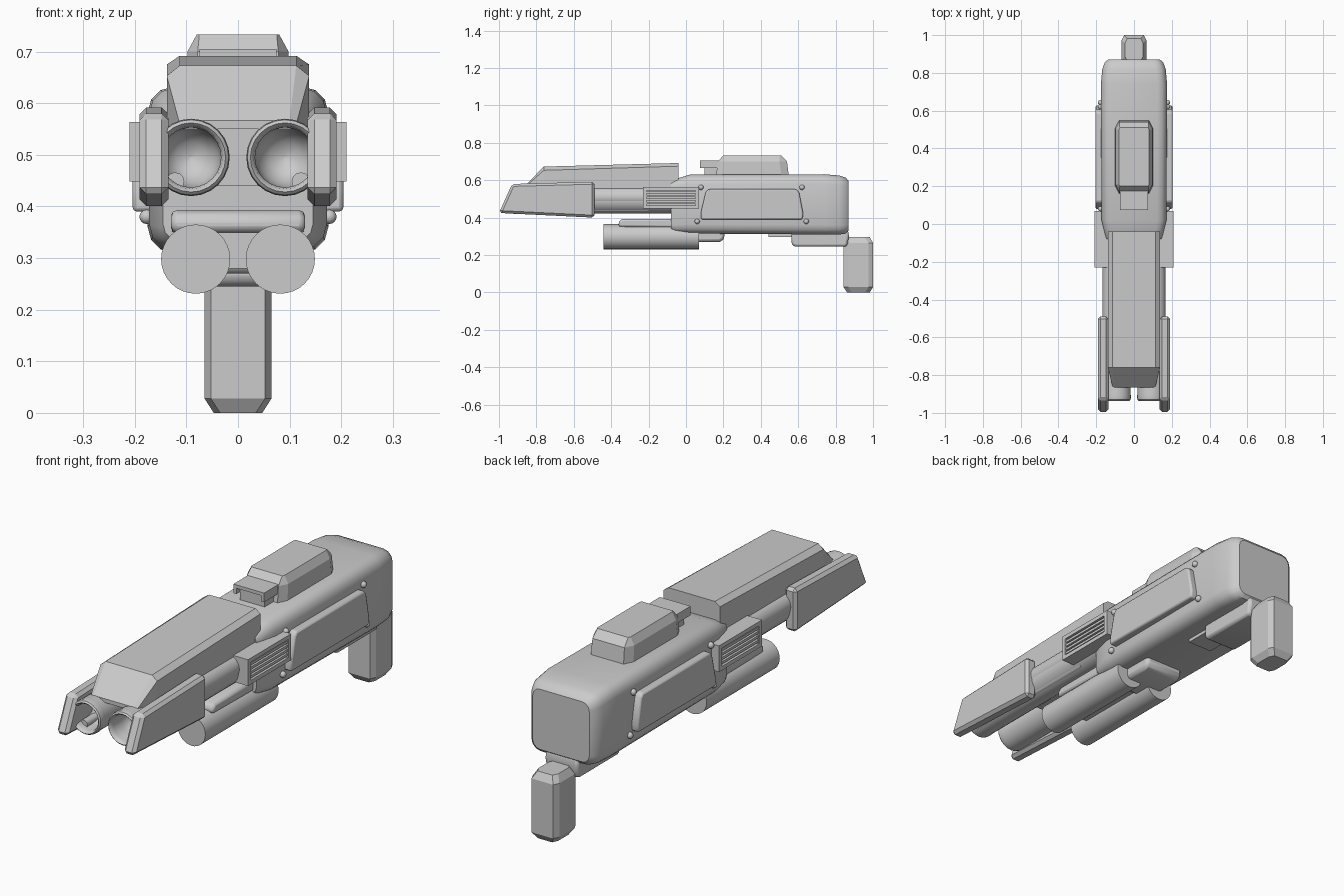
import bpy, bmesh, math
from mathutils import Matrix

cube = bpy.data.objects.get("Cube")
if cube:
    bpy.data.objects.remove(cube)

mat = bpy.data.materials.new("grey metal")
mat.use_nodes = True
GREY = (0.6, 0.6, 0.6, 1)
mat.diffuse_color = GREY
mat.node_tree.nodes["Principled BSDF"].inputs["Base Color"].default_value = GREY


def finish(name, bm, bevel=0, segments=1, smooth=False):
    bmesh.ops.recalc_face_normals(bm, faces=bm.faces)
    mesh = bpy.data.meshes.new(name)
    bm.to_mesh(mesh)
    bm.free()
    mesh.materials.append(mat)
    ob = bpy.data.objects.new(name, mesh)
    bpy.context.collection.objects.link(ob)
    if bevel:
        mod = ob.modifiers.new("bevel", "BEVEL")
        mod.width, mod.segments = bevel, segments
        mod.limit_method, mod.angle_limit = "ANGLE", math.radians(40)
    if smooth:
        bpy.ops.object.select_all(action="DESELECT")
        ob.select_set(True)
        bpy.context.view_layer.objects.active = ob
        bpy.ops.object.shade_smooth_by_angle(angle=math.radians(35))
    return ob


def loft(name, rings, **style):
    """Skin equal-length rings of points and cap both ends."""
    bm = bmesh.new()
    loops = [[bm.verts.new(p) for p in ring] for ring in rings]
    n = len(loops[0])
    for a, b in zip(loops, loops[1:]):
        for i in range(n):
            j = (i + 1) % n
            bm.faces.new((a[i], a[j], b[j], b[i]))
    bm.faces.new(loops[0])
    bm.faces.new(loops[-1][::-1])
    return finish(name, bm, **style)


def prism(name, profile, x0, x1, **style):
    return loft(name, [[(x, y, z) for y, z in profile] for x in (x0, x1)], **style)


def box(name, x, y, z, **style):
    return prism(name, [(y[0], z[0]), (y[1], z[0]), (y[1], z[1]), (y[0], z[1])], *x, **style)


def lathe(name, x, z, profile, sides=24):
    """Spin (radius, y) pairs around an axis along y."""
    rings = [[(x + r * math.cos(a), y, z + r * math.sin(a))
              for a in (math.tau * i / sides for i in range(sides))] for r, y in profile]
    return loft(name, rings, smooth=True)


def section(y, w, z0, z1, r):
    """Rounded rectangle across the body at depth y."""
    pts = []
    for cx, cz, start in ((w - r, z1 - r, 0), (r - w, z1 - r, 90),
                          (r - w, z0 + r, 180), (w - r, z0 + r, 270)):
        for k in range(4):
            a = math.radians(start + 30 * k)
            pts.append((cx + r * math.cos(a), y, cz + r * math.sin(a)))
    return pts


# Receiver body
loft("main_body", [section(*s) for s in (
    (-0.08, 0.145, 0.335, 0.595, 0.03), (-0.06, 0.152, 0.32, 0.605, 0.04),
    (0.02, 0.172, 0.315, 0.63, 0.05), (0.74, 0.175, 0.31, 0.632, 0.05),
    (0.82, 0.168, 0.31, 0.625, 0.05), (0.855, 0.155, 0.315, 0.613, 0.045),
    (0.87, 0.138, 0.33, 0.595, 0.035))], smooth=True)


# Top housing over the front barrels
def cover_ring(y, wide, narrow, z0, z1, z2):
    return [(-wide, y, z0), (-wide, y, z1), (-narrow, y, z2),
            (narrow, y, z2), (wide, y, z1), (wide, y, z0)]


nose = cover_ring(-0.865, 0.113, 0.1, 0.55, 0.56, 0.567)
shoulder = cover_ring(-0.76, 0.138, 0.113, 0.55, 0.653, 0.673)
loft("barrel_cover", [nose, shoulder, cover_ring(-0.04, 0.138, 0.113, 0.55, 0.675, 0.692)])
box("barrel_core", (-0.09, 0.09), (-0.6, -0.05), (0.44, 0.57))


# Top sight housing with a chamfered outline, and its front bracket
def chamfered(w, y0, y1, c, z):
    return [(w, y0 + c, z), (w, y1 - c, z), (w - c / 2, y1, z), (c / 2 - w, y1, z),
            (-w, y1 - c, z), (-w, y0 + c, z), (c / 2 - w, y0, z), (w - c / 2, y0, z)]


loft("sight_housing", [chamfered(0.1, 0.16, 0.55, 0.04, 0.62),
                       chamfered(0.098, 0.17, 0.54, 0.04, 0.70),
                       chamfered(0.08, 0.2, 0.51, 0.01, 0.733)])
box("sight_bracket_top", (-0.075, 0.075), (0.075, 0.2), (0.69, 0.705))
for s in (-1, 1):
    box("sight_bracket_lip", (s * 0.06, s * 0.075), (0.075, 0.2), (0.665, 0.695))
box("sight_bracket_base", (-0.06, 0.06), (0.1, 0.2), (0.62, 0.695))

# Parts repeated on both sides
for s, side in ((1, "left"), (-1, "right")):
    # Hollow main barrel with a rounded lip and a domed recess
    lathe(side + "_barrel", s * 0.091, 0.495, [
        (0.002, -0.79), (0.03, -0.8), (0.05, -0.825), (0.058, -0.86), (0.058, -0.915),
        (0.061, -0.93), (0.067, -0.936), (0.073, -0.93), (0.075, -0.915),
        (0.073, -0.9), (0.073, -0.06)])
    lathe(side + "_outer_tube", s * 0.116, 0.51, [(0.052, -0.6), (0.052, -0.2)])
    lathe(side + "_lower_pipe", s * 0.122, 0.448, [(0.018, -0.9), (0.018, -0.2)], 12)

    # Armoured fin outside the muzzle
    prism(side + "_fin", [(-1.0, 0.425), (-0.93, 0.58), (-0.49, 0.592), (-0.49, 0.4)],
          s * 0.135, s * 0.191, bevel=0.013)

    # Vent frame and slats
    vy, vz = (-0.23, 0.07), (0.448, 0.564)
    box(side + "_vent_back", (s * 0.12, s * 0.19), vy, vz)
    for z in (0.448, 0.546):
        box(side + "_vent_rail", (s * 0.18, s * 0.21), vy, (z, z + 0.018))
    for y in (-0.23, 0.05):
        box(side + "_vent_post", (s * 0.18, s * 0.21), (y, y + 0.02), vz)
    for i in range(4):
        z = 0.472 + i * 0.019
        box(side + "_vent_slat", (s * 0.18, s * 0.206), (-0.215, 0.055), (z, z + 0.011))

    # Raised side panel
    prism(side + "_side_panel", [(0.08, 0.39), (0.08, 0.43), (0.105, 0.535), (0.12, 0.552),
                                 (0.59, 0.552), (0.605, 0.535), (0.627, 0.42), (0.622, 0.39)],
          s * 0.16, s * 0.204, bevel=0.008, segments=2, smooth=True)

    # Domed screws around the panel
    for y, z in ((0.08, 0.562), (0.06, 0.38), (0.62, 0.562), (0.643, 0.38)):
        bm = bmesh.new()
        bmesh.ops.create_uvsphere(bm, u_segments=12, v_segments=8, radius=0.014,
                                  matrix=Matrix.Translation((s * 0.177, y, z)))
        finish(side + "_screw", bm, smooth=True)

    # Lower cylinder
    lathe(side + "_lower_cylinder", s * 0.082, 0.298, [(0.067, -0.44), (0.067, 0.07)], 32)

# Mount between the body and the lower cylinders
prism("lower_mount", [(-0.36, 0.35), (-0.36, 0.38), (-0.34, 0.393), (0.0, 0.393),
                      (0.0, 0.345)], -0.13, 0.13, bevel=0.012, segments=2, smooth=True)
box("cylinder_spine", (-0.04, 0.04), (-0.34, 0.05), (0.28, 0.36))
prism("cylinder_rear_bracket", [(-0.02, 0.27), (0.18, 0.27), (0.205, 0.285), (0.205, 0.33),
                                (-0.02, 0.33)], -0.095, 0.095, bevel=0.015,
      segments=2, smooth=True)

# Rear underside plates and grip
box("rear_underplate_step", (-0.06, 0.06), (0.44, 0.6), (0.297, 0.33))
prism("rear_underplate", [(0.565, 0.255), (0.585, 0.245), (0.86, 0.245), (0.872, 0.3),
                          (0.865, 0.335), (0.565, 0.32)], -0.08, 0.08,
      bevel=0.012, segments=2, smooth=True)
loft("grip", [chamfered(w, y0, y1, 0.025, z) for w, y0, y1, z in (
    (0.047, 0.862, 0.982, 0.0), (0.065, 0.843, 1.0, 0.028),
    (0.065, 0.843, 1.0, 0.265), (0.048, 0.862, 0.982, 0.296))])
